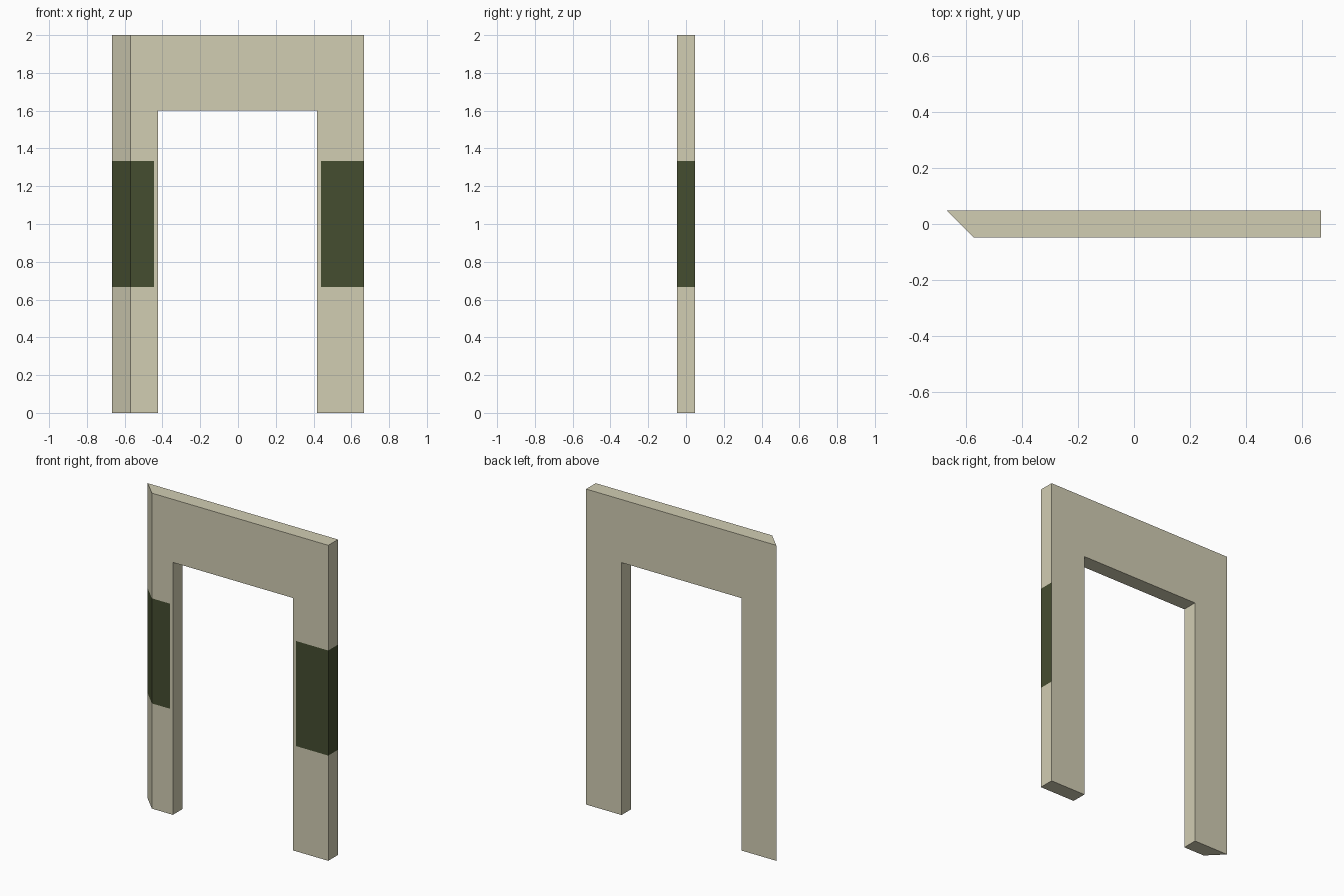
import bpy, bmesh

if "Cube" in bpy.data.objects:
    bpy.data.objects.remove(bpy.data.objects["Cube"])

W, D, H = 0.667, 0.0485, 2.0            # half width, half depth, height
MITRE = 2 * D                           # 45 degree cut on the left edge
IN_L, IN_R, LINTEL = -0.423, 0.418, 1.6
PANEL_L, PANEL_R = -0.444, 0.439        # inner edges of the dark panels
PANEL_Z = (0.667, 1.333)


def material(name, rgb):
    m = bpy.data.materials.new(name)
    m.diffuse_color = (*rgb, 1)
    m.use_nodes = True
    m.node_tree.nodes["Principled BSDF"].inputs["Base Color"].default_value = m.diffuse_color
    return m


# Arch profile, extruded front to back
bm = bmesh.new()
profile = [(-W, 0), (IN_L, 0), (IN_L, LINTEL), (IN_R, LINTEL),
           (IN_R, 0), (W, 0), (W, H), (-W, H)]
front = bm.faces.new([bm.verts.new((x, -D, z)) for x, z in profile])
ext = bmesh.ops.extrude_face_region(bm, geom=[front], use_keep_orig=True)
for v in ext["geom"]:
    if isinstance(v, bmesh.types.BMVert):
        v.co.y = D
# Mitred left edge
for v in front.verts:
    if v.co.x < -W + 0.001:
        v.co.x += MITRE
bmesh.ops.recalc_face_normals(bm, faces=bm.faces[:])


def is_outer(f):
    """Front face, mitred left face or right end face."""
    c = f.calc_center_median()
    return f.normal.y < -0.5 or (abs(f.normal.x) > 0.5 and abs(c.x) > 0.5)


def cut(co, no):
    faces = [f for f in bm.faces if is_outer(f)]
    edges = {e for f in faces for e in f.edges}
    verts = {v for f in faces for v in f.verts}
    bmesh.ops.bisect_plane(bm, geom=faces + list(edges) + list(verts),
                           plane_co=co, plane_no=no, dist=1e-5)
    bm.normal_update()


# Panel outlines cut into the outer faces
for z in PANEL_Z:
    cut((0, 0, z), (0, 0, 1))
for x in (PANEL_L, PANEL_R):
    cut((x, 0, 0), (1, 0, 0))

# Dark panels wrap the front and outer sides of both legs
for f in bm.faces:
    c = f.calc_center_median()
    if (is_outer(f) and PANEL_Z[0] < c.z < PANEL_Z[1]
            and not PANEL_L < c.x < PANEL_R):
        f.material_index = 1

mesh = bpy.data.meshes.new("door_frame")
bm.to_mesh(mesh)
bm.free()
mesh.materials.append(material("cream_plaster", (0.64, 0.61, 0.45)))
mesh.materials.append(material("dark_green_panel", (0.06, 0.075, 0.03)))
bpy.context.collection.objects.link(bpy.data.objects.new("door_frame", mesh))
